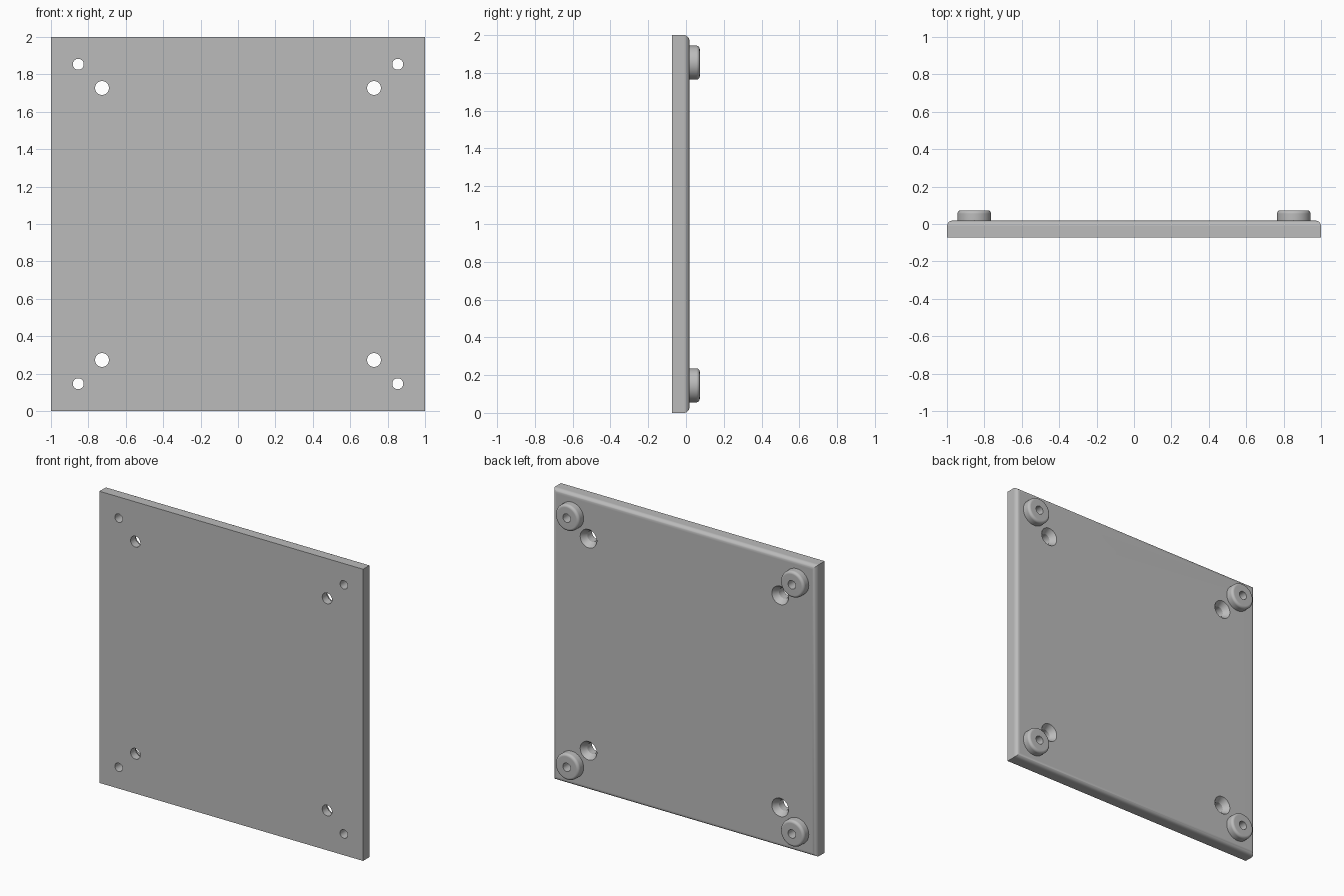
import bpy
import bmesh
from math import pi, sin, cos
from mathutils import Vector

if "Cube" in bpy.data.objects:
    bpy.data.objects.remove(bpy.data.objects["Cube"])

FRONT, BACK, TIP = -0.073, 0.018, 0.073   # depths of plate faces and feet
EDGE_R = 0.03
FOOT_POS, FOOT_R, FOOT_HOLE, FOOT_ROUND = 0.854, 0.09, 0.029, 0.018
SCREW_POS, SCREW_R, SINK_R, SINK_DEPTH = 0.727, 0.037, 0.063, 0.04
SIDES = 48

grey = bpy.data.materials.new("neutral grey")
grey.use_nodes = True
colour = (0.5, 0.5, 0.5, 1)
grey.diffuse_color = colour
grey.node_tree.nodes["Principled BSDF"].inputs["Base Color"].default_value = colour


def add_object(name, bm):
    bmesh.ops.recalc_face_normals(bm, faces=bm.faces)
    mesh = bpy.data.meshes.new(name)
    bm.to_mesh(mesh)
    bm.free()
    mesh.materials.append(grey)
    obj = bpy.data.objects.new(name, mesh)
    bpy.context.collection.objects.link(obj)
    return obj


def activate(obj):
    bpy.ops.object.select_all(action='DESELECT')
    obj.select_set(True)
    bpy.context.view_layer.objects.active = obj


def finish(obj):
    # Smooth rounds with flat faces kept flat
    activate(obj)
    bpy.ops.object.shade_smooth_by_angle(angle=pi / 6)
    mod = obj.modifiers.new("weighted normals", 'WEIGHTED_NORMAL')
    mod.keep_sharp = True


def turned(name, profile, x, z):
    """Spin a (radius, depth) profile around an axis along y."""
    bm = bmesh.new()
    verts = [bm.verts.new((x + r, y, z)) for r, y in profile]
    edges = [bm.edges.new(pair) for pair in zip(verts, verts[1:])]
    bmesh.ops.spin(bm, geom=verts + edges, cent=(x, 0, z), axis=(0, 1, 0),
                   angle=2 * pi, steps=SIDES, use_duplicate=False)
    bmesh.ops.remove_doubles(bm, verts=bm.verts, dist=0.0001)
    return add_object(name, bm)


# Plate with rounded edges on the back only
bm = bmesh.new()
bmesh.ops.create_cube(bm, size=1)
bmesh.ops.scale(bm, verts=bm.verts, vec=(2, BACK - FRONT, 2))
bmesh.ops.translate(bm, verts=bm.verts, vec=(0, (BACK + FRONT) / 2, 1))
rim = [e for e in bm.edges if all(v.co.y > 0 for v in e.verts)]
bmesh.ops.bevel(bm, geom=rim, offset=EDGE_R, segments=8, profile=0.5,
                affect='EDGES')
plate = add_object("plate", bm)

# Profiles of the through hole, countersunk hole and foot
over = 0.02
foot_hole = [(0, FRONT - over), (FOOT_HOLE, FRONT - over),
             (FOOT_HOLE, BACK + over), (0, BACK + over)]
slope = (SINK_R - SCREW_R) / SINK_DEPTH
screw_hole = [(0, FRONT - over), (SCREW_R, FRONT - over),
              (SCREW_R, BACK - SINK_DEPTH),
              (SINK_R + slope * over, BACK + over), (0, BACK + over)]
arc = [(FOOT_R - FOOT_ROUND * (1 - cos(a)), TIP - FOOT_ROUND * (1 - sin(a)))
       for a in [i * pi / 12 for i in range(7)]]
foot_shape = [(FOOT_R, BACK)] + arc + [(FOOT_HOLE, TIP), (FOOT_HOLE, BACK)]

# Holes and feet at the four corners
for side, sx in (("left", 1), ("right", -1)):
    for level, sz in (("upper", 1), ("lower", -1)):
        for profile, pos in ((foot_hole, FOOT_POS), (screw_hole, SCREW_POS)):
            cutter = turned("hole_cutter", profile, sx * pos, 1 + sz * pos)
            cutter.hide_render = True
            mod = plate.modifiers.new("hole", 'BOOLEAN')
            mod.operation = 'DIFFERENCE'
            mod.solver = 'EXACT'
            mod.object = cutter
            activate(plate)
            bpy.ops.object.modifier_apply(modifier=mod.name)
            bpy.data.objects.remove(cutter)
        foot = turned(f"{level}_{side}_foot", foot_shape,
                      sx * FOOT_POS, 1 + sz * FOOT_POS)
        finish(foot)
finish(plate)
